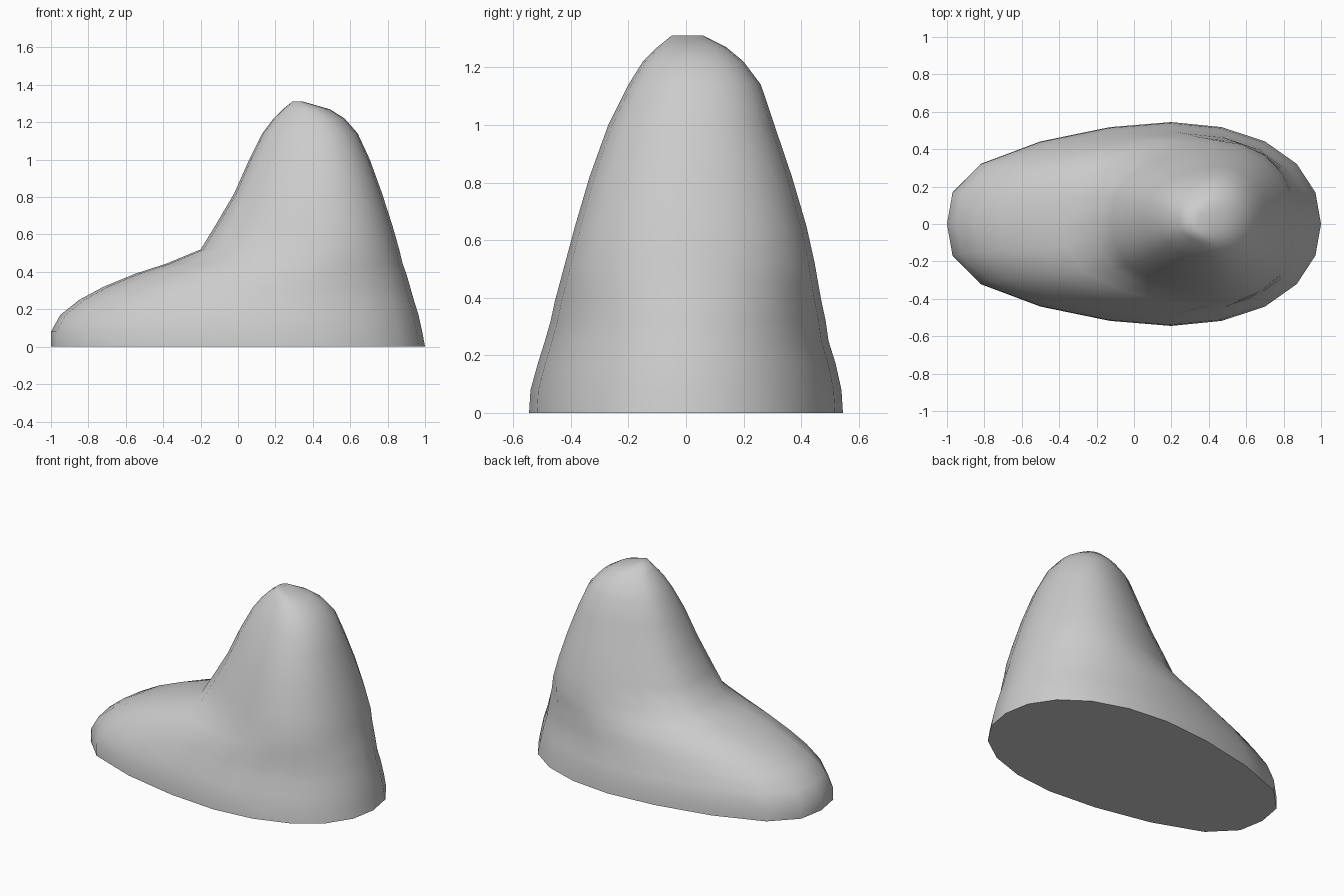
import bpy, bmesh, math

cube = bpy.data.objects.get("Cube")
if cube:
    bpy.data.objects.remove(cube, do_unlink=True)

# One plain grey
grey = bpy.data.materials.new("plain grey")
grey.use_nodes = True
colour = (0.6, 0.6, 0.6, 1)
grey.diffuse_color = colour
grey.node_tree.nodes["Principled BSDF"].inputs["Base Color"].default_value = colour

# Egg-shaped outline, toe to heel: (fraction of length, fraction of half width)
half = [(0, 0), (.015, .31), (.09, .59), (.25, .81), (.435, .95), (.6, 1),
        (.735, .95), (.85, .81), (.935, .59), (.985, .31), (1, 0)]
outline = half + [(t, -w) for t, w in reversed(half[1:-1])]

# Level sections: height, toe x, heel x, front y, back y
sections = [
    (0, -1, 1, -.545, .545),
    (.08, -1, .985, -.54, .54),
    (.17, -.95, .965, -.515, .52),
    (.25, -.85, .94, -.49, .495),
    (.32, -.72, .92, -.47, .485),
    (.39, -.55, .9, -.455, .47),
    (.445, -.38, .88, -.44, .46),
    (.52, -.2, .862, -.42, .447),
    (.65, -.12, .825, -.385, .418),
    (.82, -.02, .77, -.335, .368),
    (1.0, .06, .705, -.27, .307),
    (1.14, .13, .64, -.2, .26),
    (1.22, .19, .57, -.15, .2),
    (1.27, .24, .49, -.1, .14),
    (1.31, .29, .35, -.05, .06),
]


def ring(bm, z, toe, heel, front, back):
    middle, width = (front + back) / 2, (back - front) / 2
    return [bm.verts.new((toe + (heel - toe) * t, middle + width * w, z))
            for t, w in outline]


# Foot and ankle lofted through the sections, closed at both ends
bm = bmesh.new()
rings = [ring(bm, *s) for s in sections]
count = len(outline)
for low, high in zip(rings, rings[1:]):
    for i in range(count):
        j = (i + 1) % count
        bm.faces.new((low[i], low[j], high[j], high[i]))
bm.faces.new(rings[0])
bm.faces.new(rings[-1])
bmesh.ops.recalc_face_normals(bm, faces=bm.faces)

mesh = bpy.data.meshes.new("foot")
bm.to_mesh(mesh)
bm.free()
mesh.materials.append(grey)
foot = bpy.data.objects.new("foot", mesh)
bpy.context.collection.objects.link(foot)

# Smooth skin with a crisp sole edge
for o in bpy.context.selected_objects:
    o.select_set(False)
foot.select_set(True)
bpy.context.view_layer.objects.active = foot
bpy.ops.object.shade_smooth_by_angle(angle=math.radians(65))
